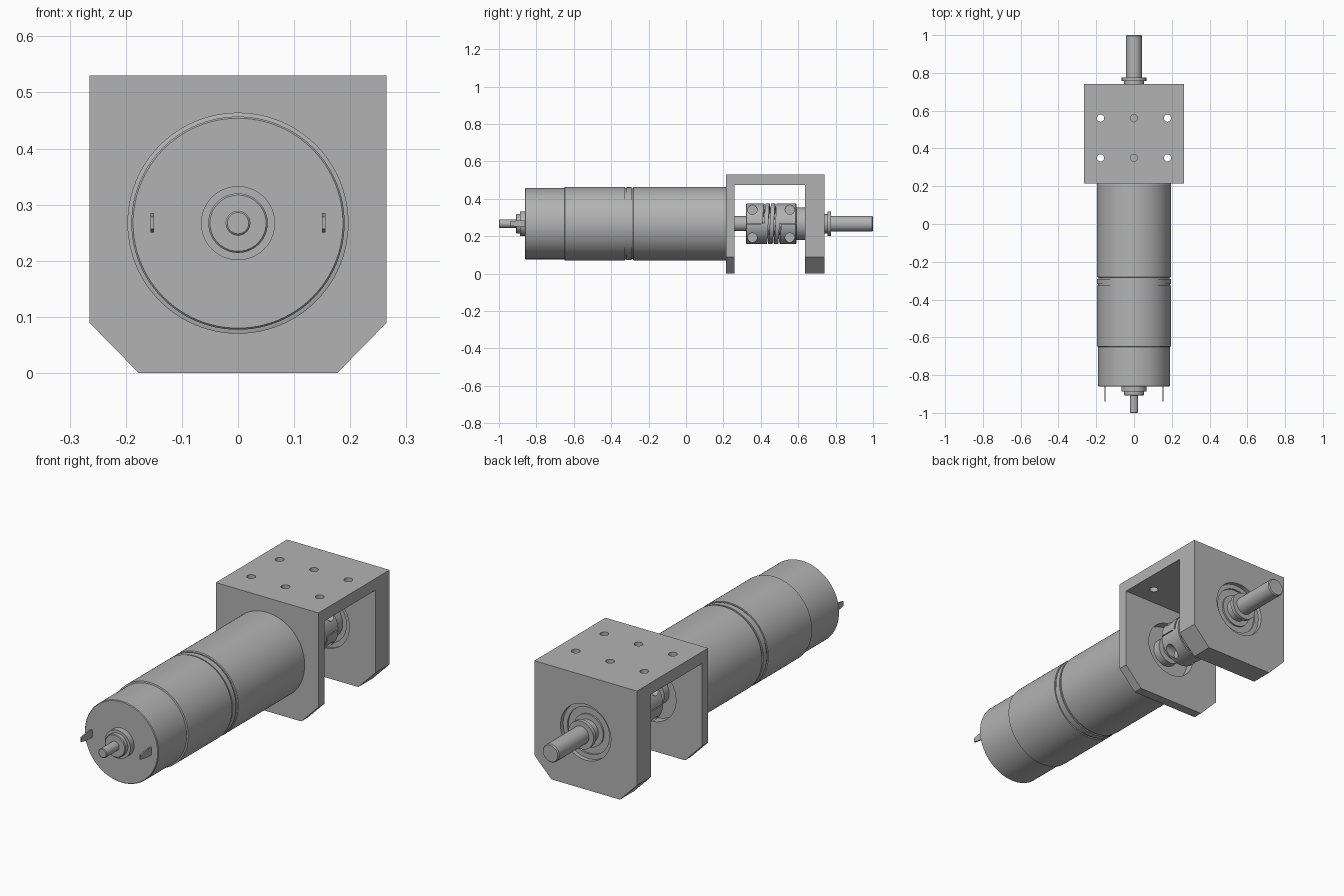
import bpy, bmesh, math
from mathutils import Matrix, Vector

if "Cube" in bpy.data.objects:
    bpy.data.objects.remove(bpy.data.objects["Cube"])

AXIS_Z = 0.267
metal = bpy.data.materials.new("grey metal")
metal.use_nodes = True
GREY = (0.45, 0.45, 0.45, 1)
metal.diffuse_color = GREY
metal.node_tree.nodes["Principled BSDF"].inputs["Base Color"].default_value = GREY


def finish(name, bm, smooth=True):
    bmesh.ops.recalc_face_normals(bm, faces=bm.faces)
    mesh = bpy.data.meshes.new(name)
    bm.to_mesh(mesh)
    bm.free()
    mesh.materials.append(metal)
    ob = bpy.data.objects.new(name, mesh)
    bpy.context.collection.objects.link(ob)
    if smooth:
        shade(ob)
    return ob


def shade(ob):
    bpy.ops.object.select_all(action='DESELECT')
    ob.select_set(True)
    bpy.context.view_layer.objects.active = ob
    bpy.ops.object.shade_smooth_by_angle(angle=math.radians(30))


def lathe(name, profile, ring=False, sides=96):
    """Turn (y, radius) points about the shaft axis; ring joins last to first."""
    bm = bmesh.new()
    loops = []
    for y, r in profile:
        loops.append([bm.verts.new((r * math.cos(a), y, AXIS_Z + r * math.sin(a)))
                      for a in (math.tau * i / sides for i in range(sides))])
    pairs = list(zip(loops, loops[1:]))
    if ring:
        pairs.append((loops[-1], loops[0]))
    else:
        bm.faces.new(loops[0])
        bm.faces.new(loops[-1])
    for a, b in pairs:
        for i in range(sides):
            j = (i + 1) % sides
            bm.faces.new((a[i], a[j], b[j], b[i]))
    return finish(name, bm)


def prism(name, outline, x0, x1):
    """Extrude a (y, z) outline along x."""
    bm = bmesh.new()
    face = bm.faces.new([bm.verts.new((x0, y, z)) for y, z in outline])
    out = bmesh.ops.extrude_face_region(bm, geom=[face])["geom"]
    bmesh.ops.translate(bm, vec=(x1 - x0, 0, 0),
                        verts=[v for v in out if isinstance(v, bmesh.types.BMVert)])
    return finish(name, bm, False)


def add_cylinder(bm, centre, direction, radius, depth, sides=32):
    turn = Vector((0, 0, 1)).rotation_difference(Vector(direction)).to_matrix().to_4x4()
    bmesh.ops.create_cone(bm, cap_ends=True, segments=sides, radius1=radius, radius2=radius,
                          depth=depth, matrix=Matrix.Translation(centre) @ turn)


def add_box(bm, centre, size):
    bmesh.ops.create_cube(bm, size=1, matrix=Matrix.Translation(centre)
                          @ Matrix.Diagonal((*size, 1)))


def cut(target, cutter):
    mod = target.modifiers.new("cut", 'BOOLEAN')
    mod.operation, mod.solver, mod.object = 'DIFFERENCE', 'EXACT', cutter
    bpy.ops.object.select_all(action='DESELECT')
    target.select_set(True)
    bpy.context.view_layer.objects.active = target
    bpy.ops.object.modifier_apply(modifier=mod.name)
    bpy.data.objects.remove(cutter)
    shade(target)


# U-shaped bracket with chamfered feet
bracket = prism("bracket", [(0.215, 0), (0.26, 0), (0.26, 0.475), (0.635, 0.475),
                            (0.635, 0), (0.74, 0), (0.74, 0.53), (0.215, 0.53)], -0.265, 0.265)
bm = bmesh.new()
for side in (-1, 1):
    end = [bm.verts.new((side * x, 0.1, z)) for x, z in ((0.175, -0.002), (0.275, 0.1), (0.275, -0.002))]
    face = bm.faces.new(end)
    out = bmesh.ops.extrude_face_region(bm, geom=[face])["geom"]
    bmesh.ops.translate(bm, vec=(0, 0.8, 0),
                        verts=[v for v in out if isinstance(v, bmesh.types.BMVert)])
cut(bracket, finish("foot_cutter", bm, False))

# Bracket bores and mounting holes
bm = bmesh.new()
add_cylinder(bm, (0, 0.24, AXIS_Z), (0, 1, 0), 0.13, 0.1, 96)
add_cylinder(bm, (0, 0.69, AXIS_Z), (0, 1, 0), 0.13, 0.2, 96)
for x in (-0.177, 0, 0.177):
    for y in (0.35, 0.56):
        add_cylinder(bm, (x, y, 0.5), (0, 0, 1), 0.019, 0.1)
cut(bracket, finish("hole_cutter", bm, False))

# Motor, sleeve and gearbox
lathe("motor_can", [(-0.86, 0.187), (-0.857, 0.19), (-0.64, 0.19)])
lathe("motor_sleeve", [(-0.65, 0.191), (-0.648, 0.197), (-0.325, 0.197), (-0.325, 0.191),
                       (-0.318, 0.191), (-0.318, 0.195), (-0.292, 0.195), (-0.292, 0.189),
                       (-0.282, 0.189)])
lathe("gearbox", [(-0.283, 0.193), (-0.28, 0.197), (0.21, 0.197), (0.215, 0.194), (0.218, 0.194)])
lathe("motor_end_boss", [(-0.855, 0.066), (-0.888, 0.066), (-0.888, 0.053), (-0.905, 0.053),
                         (-0.908, 0.05), (-0.908, 0.022), (-0.997, 0.022), (-1.0, 0.019)], sides=48)
for name, x in (("right_terminal", -0.153), ("left_terminal", 0.153)):
    prism(name, [(-0.85, 0.25), (-0.9, 0.25), (-0.94, 0.257), (-0.94, 0.278),
                 (-0.9, 0.285), (-0.85, 0.285)], x - 0.003, x + 0.003)
lathe("gearbox_shaft", [(0.21, 0.066), (0.255, 0.066), (0.255, 0.04), (0.35, 0.04)], sides=48)

# Flexible clamp coupling
coupling = lathe("coupling", [(0.32, 0.04), (0.32, 0.104), (0.324, 0.108), (0.586, 0.108),
                              (0.59, 0.104), (0.59, 0.04)], ring=True)

# Helical slot
bm = bmesh.new()
TURNS, STEPS, PITCH, WIDTH = 3, 40, 0.03, 0.008
rows = []
for i in range(TURNS * STEPS + 1):
    a = math.tau * i / STEPS
    y = 0.41 + PITCH * i / STEPS
    rows.append([bm.verts.new((r * math.cos(a), y + w, AXIS_Z + r * math.sin(a)))
                 for r, w in ((0.06, 0), (0.13, 0), (0.13, WIDTH), (0.06, WIDTH))])
for p, q in zip(rows, rows[1:]):
    for k in range(4):
        m = (k + 1) % 4
        bm.faces.new((p[k], p[m], q[m], q[k]))
bm.faces.new(rows[0])
bm.faces.new(rows[-1])
cut(coupling, finish("helix_cutter", bm, False))

# Clamp splits and screw pockets
bm = bmesh.new()
for y in (0.355, 0.555):
    for side in (-1, 1):
        add_box(bm, (side * 0.1, y, AXIS_Z), (0.1, 0.09, 0.005))
        for dz in (-0.075, 0.075):
            add_cylinder(bm, (side * 0.09, y, AXIS_Z + dz), (1, 0, 0), 0.025, 0.1)
cut(coupling, finish("clamp_cutter", bm, False))

# Bearing in the back wall
lathe("bearing_outer_ring", [(0.645, 0.13), (0.645, 0.108), (0.72, 0.108), (0.72, 0.13)], ring=True)
lathe("bearing_shield", [(0.652, 0.109), (0.652, 0.075), (0.712, 0.075), (0.712, 0.109)], ring=True)
lathe("bearing_inner_ring", [(0.645, 0.076), (0.645, 0.04), (0.72, 0.04), (0.72, 0.076)], ring=True)

# Output shaft with spacer and retaining collar
lathe("output_shaft", [(0.5, 0.042), (0.995, 0.042), (1.0, 0.038)], sides=48)
lathe("shaft_spacer", [(0.585, 0.04), (0.585, 0.087), (0.648, 0.087), (0.648, 0.04)], ring=True)
lathe("shaft_collar", [(0.715, 0.04), (0.715, 0.052), (0.757, 0.052), (0.757, 0.065),
                       (0.775, 0.065), (0.775, 0.04)], ring=True, sides=48)
